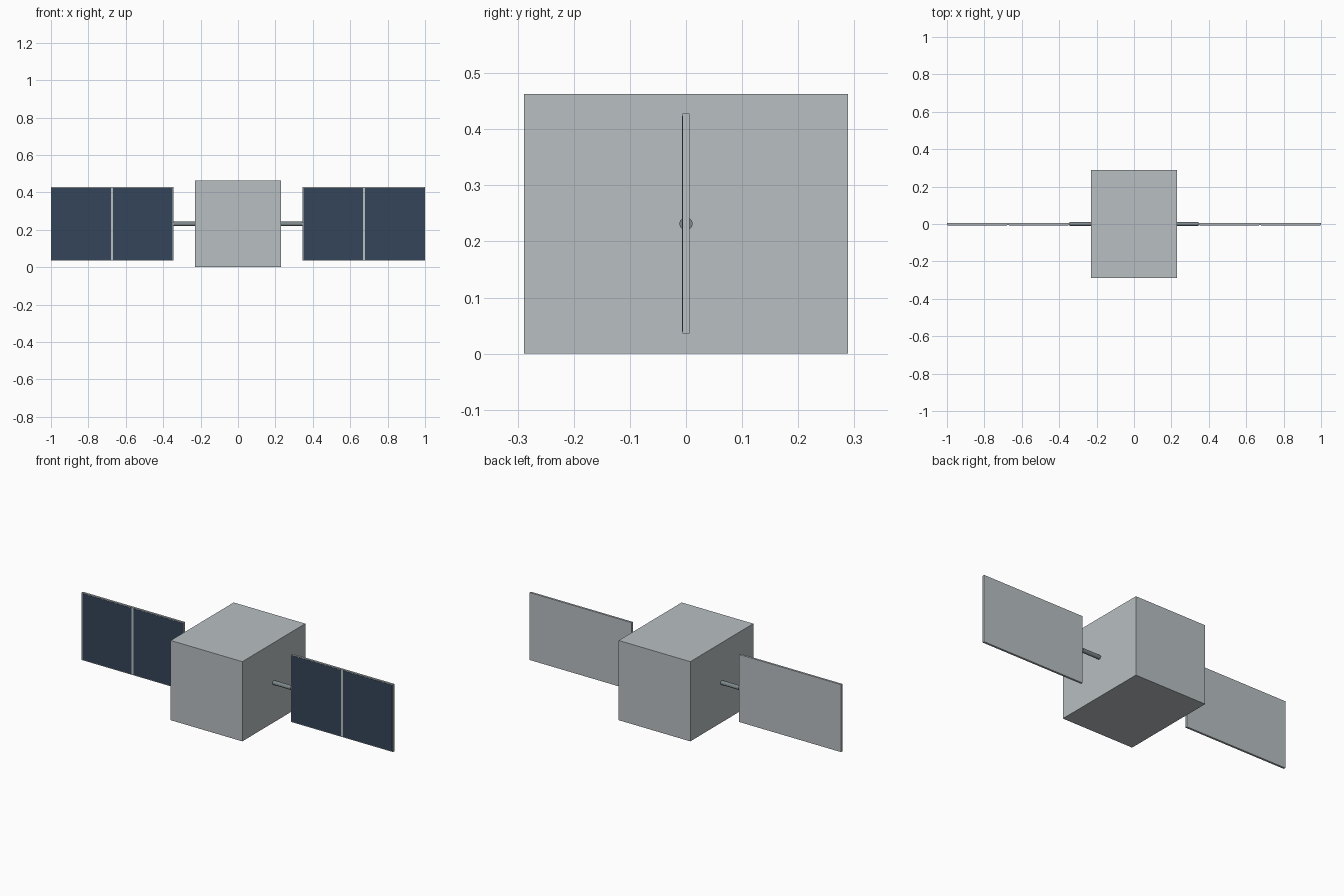
import bpy
import math

if "Cube" in bpy.data.objects:
    bpy.data.objects.remove(bpy.data.objects["Cube"], do_unlink=True)


def material(name, rgb):
    mat = bpy.data.materials.new(name)
    mat.use_nodes = True
    colour = (*rgb, 1.0)
    mat.diffuse_color = colour
    mat.node_tree.nodes["Principled BSDF"].inputs["Base Color"].default_value = colour
    return mat


silver = material("silver grey", (0.48, 0.52, 0.54))
navy = material("navy blue", (0.035, 0.06, 0.102))
steel = material("dark grey", (0.21, 0.25, 0.26))


def box(name, low, high, mat):
    """Box spanning two opposite corners."""
    centre = [(a + b) / 2 for a, b in zip(low, high)]
    bpy.ops.mesh.primitive_cube_add(size=1, location=centre)
    obj = bpy.context.object
    obj.name = name
    obj.scale = [b - a for a, b in zip(low, high)]
    bpy.ops.object.transform_apply(location=False, rotation=False, scale=True)
    obj.data.materials.append(mat)
    return obj


HEIGHT = 0.463
MID = HEIGHT / 2
BODY_X, BODY_Y = 0.23, 0.289
INNER, OUTER = 0.346, 1.0
HALF_PANEL, HALF_THICK = 0.196, 0.006
RIM, DIVIDER = 0.004, 0.006
PLATE = 0.001

# Main body
box("body", (-BODY_X, -BODY_Y, 0), (BODY_X, BODY_Y, HEIGHT), silver)

for side, sign in (("left", 1), ("right", -1)):
    # Arm joining the body to the panel
    bpy.ops.mesh.primitive_cylinder_add(
        vertices=12, radius=0.012, depth=INNER - BODY_X,
        location=(sign * (INNER + BODY_X) / 2, 0, MID),
        rotation=(0, math.pi / 2, 0))
    arm = bpy.context.object
    arm.name = side + "_arm"
    arm.data.materials.append(steel)

    # Panel backing, which also forms the frame
    start, end = sorted((sign * INNER, sign * OUTER))
    box(side + "_panel", (start, -HALF_THICK, MID - HALF_PANEL),
        (end, HALF_THICK, MID + HALF_PANEL), silver)

    # Two dark cells on the front of the panel
    middle = (start + end) / 2
    spans = ((start + RIM, middle - DIVIDER), (middle + DIVIDER, end - RIM))
    for label, (x0, x1) in zip(("a", "b"), spans):
        box(side + "_solar_cell_" + label,
            (x0, -HALF_THICK - PLATE, MID - HALF_PANEL + RIM),
            (x1, -HALF_THICK, MID + HALF_PANEL - RIM), navy)
